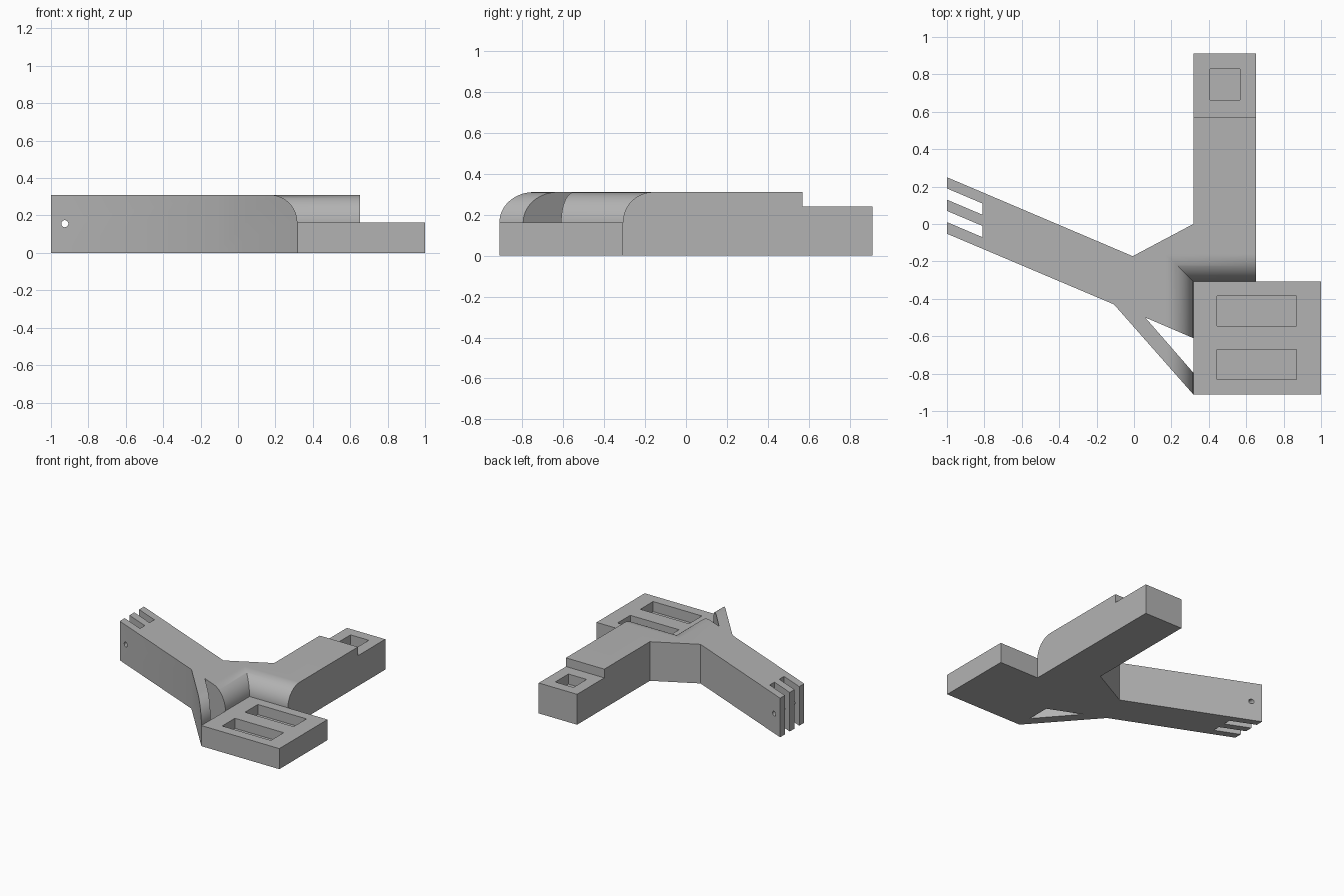
import bpy, bmesh, math
from mathutils import Vector

if "Cube" in bpy.data.objects:
    bpy.data.objects.remove(bpy.data.objects["Cube"], do_unlink=True)

HEIGHT, DECK, STEP = 0.31, 0.163, 0.241
CORNER_X, CORNER_Y = 0.317, -0.308
RADIUS = HEIGHT - DECK
POCKET_DEPTH = 0.08

grey = bpy.data.materials.new("matte_grey")
grey.use_nodes = True
grey.diffuse_color = (0.45, 0.45, 0.45, 1)
grey.node_tree.nodes["Principled BSDF"].inputs["Base Color"].default_value = grey.diffuse_color


def prism(name, points, sweep):
    """Closed 3D outline swept along a vector."""
    bm = bmesh.new()
    face = bm.faces.new([bm.verts.new(p) for p in points])
    swept = bmesh.ops.extrude_face_region(bm, geom=[face])["geom"]
    bmesh.ops.translate(bm, vec=Vector(sweep),
                        verts=[v for v in swept if isinstance(v, bmesh.types.BMVert)])
    bmesh.ops.recalc_face_normals(bm, faces=bm.faces)
    mesh = bpy.data.meshes.new(name)
    bm.to_mesh(mesh)
    bm.free()
    mesh.materials.append(grey)
    obj = bpy.data.objects.new(name, mesh)
    bpy.context.collection.objects.link(obj)
    return obj


def plan(name, outline, low, high):
    return prism(name, [(x, y, low) for x, y in outline], (0, 0, high - low))


def block(name, x0, x1, y0, y1, low, high):
    return plan(name, [(x0, y0), (x1, y0), (x1, y1), (x0, y1)], low, high)


def combine(target, cutter, operation="DIFFERENCE"):
    cutter.hide_render = True
    mod = target.modifiers.new("cut", "BOOLEAN")
    mod.operation, mod.object, mod.solver = operation, cutter, "EXACT"
    bpy.context.view_layer.objects.active = target
    bpy.ops.object.modifier_apply(modifier=mod.name)
    bpy.data.objects.remove(cutter, do_unlink=True)


# Forked body: slanted arm, long arm, brace and low deck in one outline
body = plan("forked_bracket", [
    (-1, 0.25), (-0.007, -0.172), (CORNER_X, 0), (CORNER_X, 0.911), (0.653, 0.911),
    (0.653, CORNER_Y), (1, CORNER_Y), (1, -0.911), (CORNER_X, -0.911),
    (-0.107, -0.43), (-1, -0.052)], 0, HEIGHT)

# Rounded shoulders that drop to the deck and meet in a mitred valley
arc = [(RADIUS * (math.sin(a) - 1), DECK + RADIUS * math.cos(a))
       for a in (math.pi / 2 * i / 24 for i in range(25))]
space = arc + [(1, DECK), (1, 0.5), (-RADIUS, 0.5)]
shoulder = prism("shoulder_cutter", [(CORNER_X + d, -1.2, z) for d, z in space], (0, 1.5, 0))
other = prism("valley_cutter", [(0, CORNER_Y - d, z) for d, z in space], (1.5, 0, 0))
combine(shoulder, other, "INTERSECT")
combine(body, shoulder)

# Opening between the brace and the body
combine(body, plan("brace_opening", [(0.06, -0.5), (CORNER_X, -0.61), (CORNER_X, -0.795)],
                   -0.1, 0.5))

# Lowered end of the long arm and its square pocket
combine(body, block("end_step", 0.2, 0.8, 0.57, 1, STEP, 0.5))
combine(body, block("square_pocket", 0.406, 0.566, 0.664, 0.829, STEP - POCKET_DEPTH, 0.5))

# Two long pockets in the deck
for y in (-0.465, -0.751):
    combine(body, block("deck_pocket", 0.443, 0.87, y - 0.08, y + 0.08, DECK - POCKET_DEPTH, 0.5))

# Two slots that split the slanted arm into three fingers
SLOPE = -0.424
for top in (0.19, 0.07):
    ends = [(x, top + SLOPE * (x + 1)) for x in (-1.1, -0.81)]
    outline = ends + [(x, y - 0.06) for x, y in reversed(ends)]
    combine(body, plan("finger_slot", outline, -0.1, 0.5))

# Pin hole across the fingers
ring = [(-0.926 + 0.019 * math.cos(a), -0.5, 0.156 + 0.019 * math.sin(a))
        for a in (math.tau * i / 24 for i in range(24))]
combine(body, prism("pin_hole", ring, (0, 1, 0)))

bpy.ops.object.select_all(action="DESELECT")
body.select_set(True)
bpy.context.view_layer.objects.active = body
bpy.ops.object.shade_smooth_by_angle(angle=math.radians(30))
